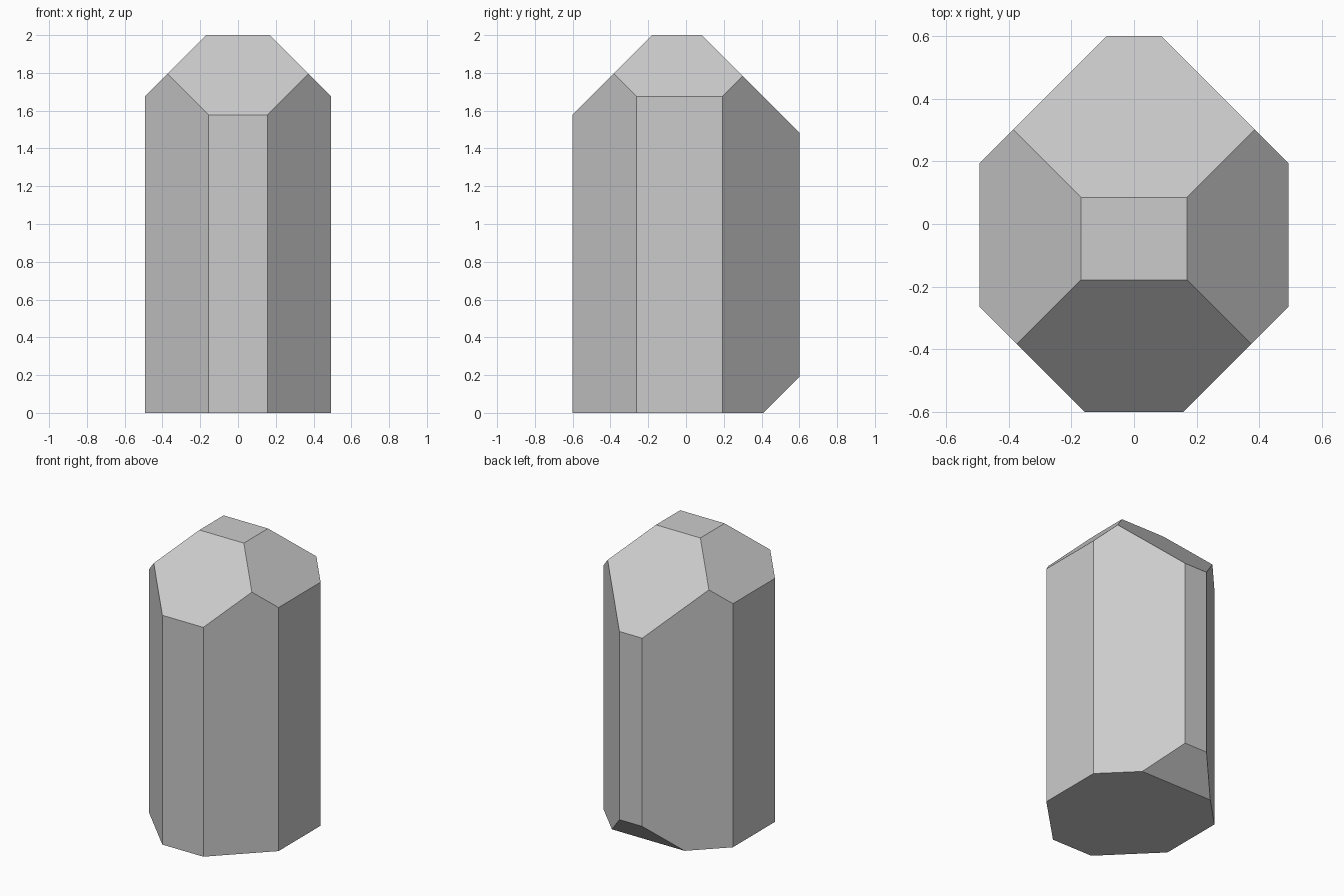
import bpy, bmesh
from mathutils import Vector

if "Cube" in bpy.data.objects:
    bpy.data.objects.remove(bpy.data.objects["Cube"])

# Block with the overall size of the crystal
bm = bmesh.new()
bmesh.ops.create_cube(bm, size=1)
bmesh.ops.scale(bm, vec=(0.986, 1.2, 2), verts=bm.verts)
bmesh.ops.translate(bm, vec=(0, 0, 1), verts=bm.verts)


def facet(normal, limit):
    """Slice off everything where normal . point > limit and cap the cut."""
    n = Vector(normal)
    geom = bm.verts[:] + bm.edges[:] + bm.faces[:]
    cut = bmesh.ops.bisect_plane(bm, geom=geom, dist=1e-5, plane_co=n * limit / n.length_squared,
                                 plane_no=n, clear_outer=True)["geom_cut"]
    bmesh.ops.contextual_create(bm, geom=[e for e in cut if isinstance(e, bmesh.types.BMEdge)])


# Mirrored upright corner facets and side slopes of the crown
for s in (-1, 1):
    facet((s, -1, 0), 0.756)
    facet((s, 1, 0), 0.687)
    facet((s, 0, 1), 2.169)

# Front and back slopes of the crown, then the undercut at the back foot
facet((0, -1, 1), 2.178)
facet((0, 1, 1), 2.085)
facet((0, 1, -1), 0.41)

bmesh.ops.recalc_face_normals(bm, faces=bm.faces)
mesh = bpy.data.meshes.new("crystal")
bm.to_mesh(mesh)
bm.free()
bpy.context.collection.objects.link(bpy.data.objects.new("crystal", mesh))
